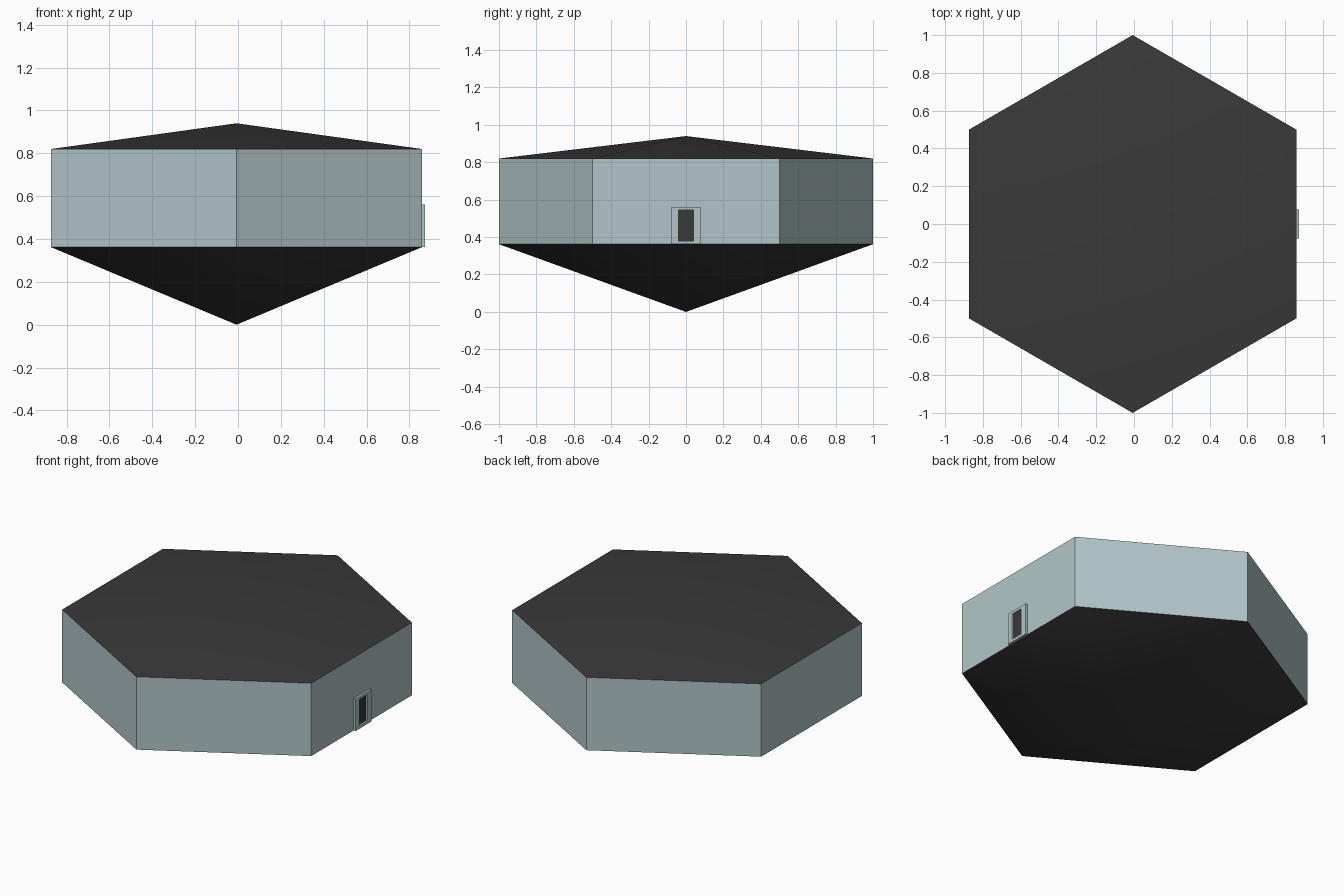
import bpy, bmesh
from math import sin, cos, pi, radians

cube = bpy.data.objects.get("Cube")
if cube:
    bpy.data.objects.remove(cube, do_unlink=True)


def material(name, rgb):
    mat = bpy.data.materials.new(name)
    mat.use_nodes = True
    color = (*rgb, 1)
    mat.diffuse_color = color
    mat.node_tree.nodes["Principled BSDF"].inputs["Base Color"].default_value = color
    return mat


charcoal = material("charcoal", (0.041, 0.041, 0.041))
pale_blue = material("pale blue grey", (0.445, 0.565, 0.578))

CENTRE_X = -0.007
WALL_X = CENTRE_X + cos(pi / 6)
FLOOR, EAVES, PEAK = 0.362, 0.82, 0.94


def finish(bm, name, mat):
    bmesh.ops.recalc_face_normals(bm, faces=bm.faces)
    mesh = bpy.data.meshes.new(name)
    bm.to_mesh(mesh)
    bm.free()
    mesh.materials.append(mat)
    obj = bpy.data.objects.new(name, mesh)
    bpy.context.collection.objects.link(obj)
    return obj


def hexagon(bm, z):
    angles = [pi / 2 + k * pi / 3 for k in range(6)]
    return [bm.verts.new((CENTRE_X + cos(a), sin(a), z)) for a in angles]


def hex_pyramid(name, rim_z, tip_z):
    bm = bmesh.new()
    ring = hexagon(bm, rim_z)
    tip = bm.verts.new((CENTRE_X, 0, tip_z))
    for k in range(6):
        bm.faces.new((ring[k], ring[(k + 1) % 6], tip))
    obj = finish(bm, name, charcoal)
    # Make the outside point away from the body
    up = tip_z > rim_z
    if (obj.data.polygons[0].normal.z > 0) != up:
        obj.data.flip_normals()
    bpy.ops.object.select_all(action="DESELECT")
    obj.select_set(True)
    bpy.context.view_layer.objects.active = obj
    bpy.ops.object.shade_smooth_by_angle(angle=radians(30))


# Roof and pointed underside
hex_pyramid("roof", EAVES, PEAK)
hex_pyramid("underside", FLOOR, 0)

# Six flat walls
bm = bmesh.new()
low, high = hexagon(bm, FLOOR), hexagon(bm, EAVES)
for k in range(6):
    j = (k + 1) % 6
    bm.faces.new((low[k], low[j], high[j], high[k]))
finish(bm, "walls", pale_blue)

# Door frame: a rectangular ring standing proud of the wall
bm = bmesh.new()


def rectangle(x, half_width, z0, z1):
    corners = ((-half_width, z0), (half_width, z0), (half_width, z1), (-half_width, z1))
    return [bm.verts.new((x, y, z)) for y, z in corners]


front_x = WALL_X + 0.014
loops = [rectangle(WALL_X, 0.078, FLOOR, 0.562),
         rectangle(front_x, 0.078, FLOOR, 0.562),
         rectangle(front_x, 0.04, 0.38, 0.546),
         rectangle(WALL_X, 0.04, 0.38, 0.546)]
for a, b in zip(loops, loops[1:] + loops[:1]):
    for k in range(4):
        j = (k + 1) % 4
        bm.faces.new((a[k], a[j], b[j], b[k]))
finish(bm, "door_frame", pale_blue)

# Dark door panel recessed in the frame
bm = bmesh.new()
panel = bm.faces.new(rectangle(WALL_X + 0.003, 0.04, 0.38, 0.546))
finish(bm, "door", charcoal)
door = bpy.data.objects["door"]
if door.data.polygons[0].normal.x < 0:
    door.data.flip_normals()
